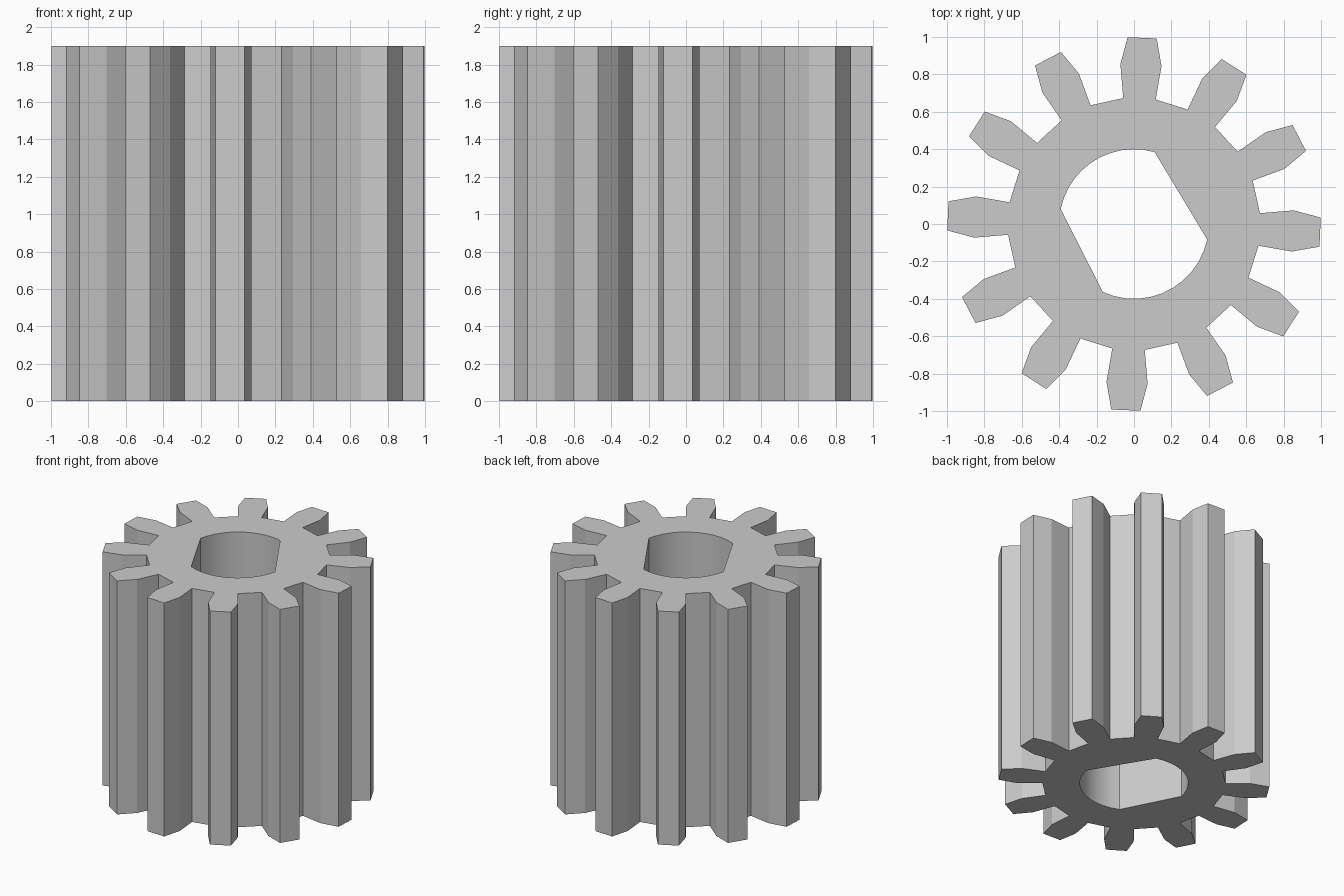
import bpy, bmesh
from math import sin, cos, radians

if "Cube" in bpy.data.objects:
    bpy.data.objects.remove(bpy.data.objects["Cube"])

HEIGHT = 1.9
TEETH = 12
TOOTH = [(0.67, 0.087), (0.85, 0.11), (0.996, 0.078)]  # radius along tooth, half width


def rotate(x, y, deg):
    a = radians(deg)
    return x * cos(a) - y * sin(a), x * sin(a) + y * cos(a)


# Toothed outline: up one flank and down the other, repeated around
flanks = [(r, -w) for r, w in TOOTH] + [(r, w) for r, w in reversed(TOOTH)]
outline = [rotate(r, w, -2.5 + i * 360 / TEETH) for i in range(TEETH) for r, w in flanks]


# Shaft bore: two arcs joined by two flats
def arc(start, end, radius=0.4, steps=11):
    return [rotate(radius, 0, start + (end - start) * i / steps) for i in range(steps + 1)]


bore = arc(74, 168.5) + arc(245.4, 348)

# Fill the face between both loops, then extrude it to full height
bm = bmesh.new()
for loop in (outline, bore):
    vs = [bm.verts.new((x, y, 0)) for x, y in loop]
    for a, b in zip(vs, vs[1:] + vs[:1]):
        bm.edges.new((a, b))
bmesh.ops.triangle_fill(bm, use_beauty=True, edges=bm.edges[:], normal=(0, 0, 1))
ext = bmesh.ops.extrude_face_region(bm, geom=bm.faces[:], use_keep_orig=True)
bmesh.ops.translate(bm, vec=(0, 0, HEIGHT),
                    verts=[g for g in ext["geom"] if isinstance(g, bmesh.types.BMVert)])
bmesh.ops.recalc_face_normals(bm, faces=bm.faces[:])
mesh = bpy.data.meshes.new("pinion_gear")
bm.to_mesh(mesh)
bm.free()

gear = bpy.data.objects.new("pinion_gear", mesh)
bpy.context.collection.objects.link(gear)

# Smooth only the rounded parts of the bore
bpy.context.view_layer.objects.active = gear
gear.select_set(True)
bpy.ops.object.shade_smooth_by_angle(angle=radians(12))
